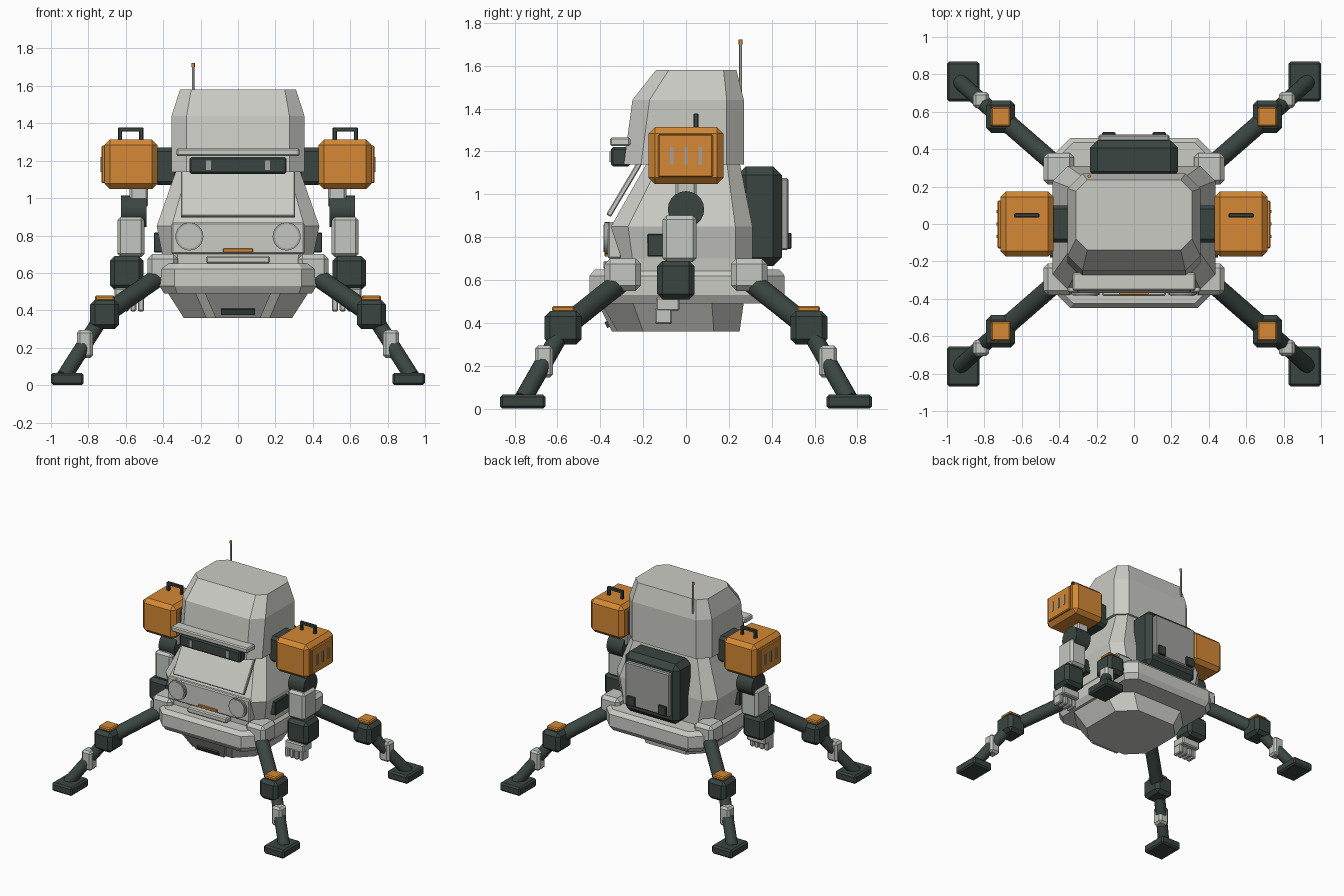
import bpy, bmesh
from math import pi, atan2
from mathutils import Vector, Matrix

cube = bpy.data.objects.get("Cube")
if cube:
    bpy.data.objects.remove(cube, do_unlink=True)


def material(name, rgb):
    m = bpy.data.materials.new(name)
    m.use_nodes = True
    m.diffuse_color = (*rgb, 1)
    bsdf = next(n for n in m.node_tree.nodes if n.type == 'BSDF_PRINCIPLED')
    bsdf.inputs["Base Color"].default_value = (*rgb, 1)
    bsdf.inputs["Roughness"].default_value = 0.6
    return m


SHELL = material("shell_grey", (0.60, 0.60, 0.56))
JOINT = material("joint_grey", (0.55, 0.57, 0.53))
TRIM = material("trim_grey", (0.36, 0.37, 0.35))
DARK = material("dark_green_grey", (0.042, 0.060, 0.053))
ORANGE = material("orange", (0.66, 0.25, 0.035))


def finish(bm, name, mat, matrix=None):
    if matrix:
        bm.transform(matrix)
    bmesh.ops.recalc_face_normals(bm, faces=bm.faces)
    me = bpy.data.meshes.new(name)
    bm.to_mesh(me)
    bm.free()
    me.materials.append(mat)
    ob = bpy.data.objects.new(name, me)
    bpy.context.collection.objects.link(ob)
    return ob


def box(name, x, y, z, mat, bevel=0.0, rot=None):
    """Box from (min, max) ranges, chamfered, optionally turned about its centre."""
    lo, hi = Vector(map(min, x, y, z)), None
    lo = Vector((min(x), min(y), min(z)))
    hi = Vector((max(x), max(y), max(z)))
    bm = bmesh.new()
    bmesh.ops.create_cube(bm, size=1, matrix=Matrix.Diagonal((*(hi - lo), 1)))
    if bevel:
        bmesh.ops.bevel(bm, geom=bm.edges[:], offset=bevel, segments=1, affect='EDGES')
    m = Matrix.Translation((lo + hi) / 2)
    return finish(bm, name, mat, m @ rot if rot else m)


def rod(name, a, b, r, mat, sides=16):
    """Cylinder between two points."""
    a, b = Vector(a), Vector(b)
    d = b - a
    bm = bmesh.new()
    bmesh.ops.create_cone(bm, cap_ends=True, segments=sides, radius1=r, radius2=r, depth=d.length)
    turn = d.to_track_quat('Z', 'Y').to_matrix().to_4x4()
    ob = finish(bm, name, mat, Matrix.Translation((a + b) / 2) @ turn)
    for p in ob.data.polygons:
        p.use_smooth = len(p.vertices) == 4
    for e in ob.data.edges:
        u, v = (ob.data.vertices[i].co for i in e.vertices)
        e.use_edge_sharp = (v - u).length < d.length * 0.99
    return ob


def loft(name, sections, mat):
    """Stack of chamfered rectangles: z, half width, front y, back y, chamfer."""
    bm = bmesh.new()
    rings = []
    for z, w, f, b, c in sections:
        pts = [(w - c, f), (w, f + c), (w, b - c), (w - c, b),
               (c - w, b), (-w, b - c), (-w, f + c), (c - w, f)]
        rings.append([bm.verts.new((px, py, z)) for px, py in pts])
    for r, s in zip(rings, rings[1:]):
        for i in range(8):
            j = (i + 1) % 8
            bm.faces.new((r[i], r[j], s[j], s[i]))
    bm.faces.new(rings[0][::-1])
    bm.faces.new(rings[-1])
    return finish(bm, name, mat)


# Body shells
loft("head", [(1.14, 0.355, -0.29, 0.27, 0.08), (1.44, 0.355, -0.25, 0.27, 0.08),
              (1.58, 0.31, -0.14, 0.235, 0.06)], SHELL)
loft("torso", [(0.62, 0.40, -0.33, 0.31, 0.08), (0.70, 0.405, -0.33, 0.31, 0.08),
               (0.85, 0.435, -0.35, 0.31, 0.08), (1.15, 0.33, -0.18, 0.25, 0.06)], SHELL)
loft("skirt", [(0.49, 0.395, -0.425, 0.435, 0.07), (0.53, 0.42, -0.45, 0.46, 0.08),
               (0.62, 0.42, -0.45, 0.46, 0.08), (0.65, 0.395, -0.425, 0.435, 0.07)], SHELL)
loft("belly", [(0.36, 0.29, -0.32, 0.25, 0.12), (0.50, 0.38, -0.40, 0.27, 0.15)], SHELL)

# Face: brow, visor, sloped panel, headlight panel
box("brow", (-0.33, 0.33), (-0.355, -0.26), (1.225, 1.265), SHELL, 0.008)
box("visor", (-0.26, 0.26), (-0.35, -0.26), (1.13, 1.22), DARK, 0.01)
slope = Matrix.Rotation(-atan2(0.16, 0.27), 4, 'X')
box("sloped_panel", (-0.305, 0.305), (-0.30, -0.275), (0.88, 1.17), SHELL, 0.005, slope)
box("headlight_panel", (-0.355, 0.355), (-0.365, -0.30), (0.70, 0.87), SHELL, 0.008)
box("nose_strip", (-0.08, 0.08), (-0.38, -0.36), (0.71, 0.73), ORANGE, 0.003)
box("nose_step", (-0.17, 0.17), (-0.385, -0.30), (0.65, 0.69), SHELL, 0.008)

# Lower front vent
tilt = Matrix.Rotation(0.42, 4, 'X')
bm = bmesh.new()
vent = [bm.verts.new((x, y, z)) for x, y, z in
        ((-0.12, -0.345, 0.36), (0.12, -0.345, 0.36), (0.185, -0.42, 0.51), (-0.185, -0.42, 0.51))]
front = bm.faces.new(vent)
ext = bmesh.ops.extrude_face_region(bm, geom=[front])
bmesh.ops.translate(bm, vec=(0, 0.06, 0), verts=[v for v in ext["geom"] if isinstance(v, bmesh.types.BMVert)])
finish(bm, "vent_panel", TRIM)
box("vent_slot", (-0.09, 0.09), (-0.375, -0.35), (0.38, 0.41), DARK, 0, tilt)

# Backpack
box("backpack", (-0.235, 0.235), (0.24, 0.447), (0.665, 1.13), DARK, 0.04)
box("backpack_plate", (-0.19, 0.19), (0.44, 0.478), (0.74, 1.075), TRIM, 0.008)

# Antenna
rod("antenna", (-0.24, 0.255, 1.42), (-0.24, 0.255, 1.70), 0.007, TRIM, 8)
rod("antenna_tip", (-0.24, 0.255, 1.70), (-0.24, 0.255, 1.722), 0.009, ORANGE, 8)

for side, s in (("left", 1), ("right", -1)):
    def sbox(name, x, *rest):
        return box(f"{side}_{name}", (s * x[0], s * x[1]), *rest)

    # Lamps, lenses, latches and side hatch
    rod(f"{side}_headlight_ring", (s * 0.26, -0.34, 0.795), (s * 0.26, -0.38, 0.795), 0.075, TRIM, 24)
    rod(f"{side}_headlight", (s * 0.26, -0.35, 0.795), (s * 0.26, -0.386, 0.795), 0.064, JOINT, 24)
    sbox("lens", (0.145, 0.17), (-0.356, -0.34), (1.15, 1.20), TRIM)
    sbox("latch", (0.10, 0.17), (0.47, 0.492), (0.745, 0.82), DARK, 0.005)
    sbox("hatch", (0.40, 0.45), (-0.18, -0.02), (0.71, 0.815), DARK, 0.004)

    # Shoulder pod
    sbox("shoulder_mount", (0.32, 0.45), (-0.10, 0.10), (1.07, 1.27), DARK, 0.02)
    sbox("shoulder_pod", (0.43, 0.715), (-0.175, 0.175), (1.048, 1.313), ORANGE, 0.03)
    sbox("pod_panel", (0.70, 0.73), (-0.13, 0.125), (1.08, 1.28), ORANGE, 0.006)
    for y in (-0.067, 0, 0.067):
        sbox("pod_slot", (0.72, 0.736), (y - 0.008, y + 0.008), (1.14, 1.22), TRIM)
    for x in (0.517, 0.63):
        sbox("handle_post", (x - 0.011, x + 0.011), (0.035, 0.058), (1.30, 1.375), DARK, 0.004)
    sbox("handle_grip", (0.506, 0.641), (0.035, 0.058), (1.355, 1.378), DARK, 0.004)

    # Arm
    sbox("upper_link", (0.48, 0.58), (-0.05, 0.05), (0.95, 1.06), JOINT, 0.012)
    rod(f"{side}_arm_pivot", (s * 0.49, 0, 0.93), (s * 0.625, 0, 0.93), 0.085, DARK, 20)
    sbox("upper_arm", (0.50, 0.645), (-0.11, 0.05), (0.685, 0.90), JOINT, 0.018)
    sbox("forearm", (0.505, 0.685), (-0.135, 0.04), (0.51, 0.69), DARK, 0.025)
    sbox("palm", (0.50, 0.66), (-0.14, -0.03), (0.455, 0.52), JOINT, 0.008)
    for i in range(4):
        x = 0.502 + i * 0.041
        sbox("finger", (x, x + 0.033), (-0.145, -0.065), (0.395, 0.47), JOINT, 0.007)

    # Legs, front and rear
    for end, t in (("front", -1), ("rear", 1)):
        tag = f"{side}_{end}_"

        def at(x, y, z):
            return Vector((s * x, t * y, z))

        def lbox(name, x, y, z, *rest):
            box(tag + name, (s * x[0], s * x[1]), (t * y[0], t * y[1]), z, *rest)

        lbox("hip", (0.32, 0.485), (0.21, 0.38), (0.55, 0.70), JOINT, 0.025)
        rod(tag + "thigh", at(0.40, 0.30, 0.595), at(0.71, 0.57, 0.38), 0.05, DARK)
        lbox("knee", (0.635, 0.79), (0.487, 0.66), (0.30, 0.455), DARK, 0.025)
        lbox("knee_cap", (0.66, 0.765), (0.52, 0.625), (0.45, 0.48), ORANGE, 0.008)
        knee, foot = at(0.73, 0.58, 0.36), at(0.93, 0.76, 0.045)
        rod(tag + "shin", knee, foot, 0.042, DARK)
        lbox("shin_guard", (0.775, 0.86), (0.62, 0.705), (0.145, 0.295), JOINT, 0.015)
        lbox("foot", (0.825, 1.0), (0.655, 0.868), (0.0, 0.066), DARK, 0.012)
